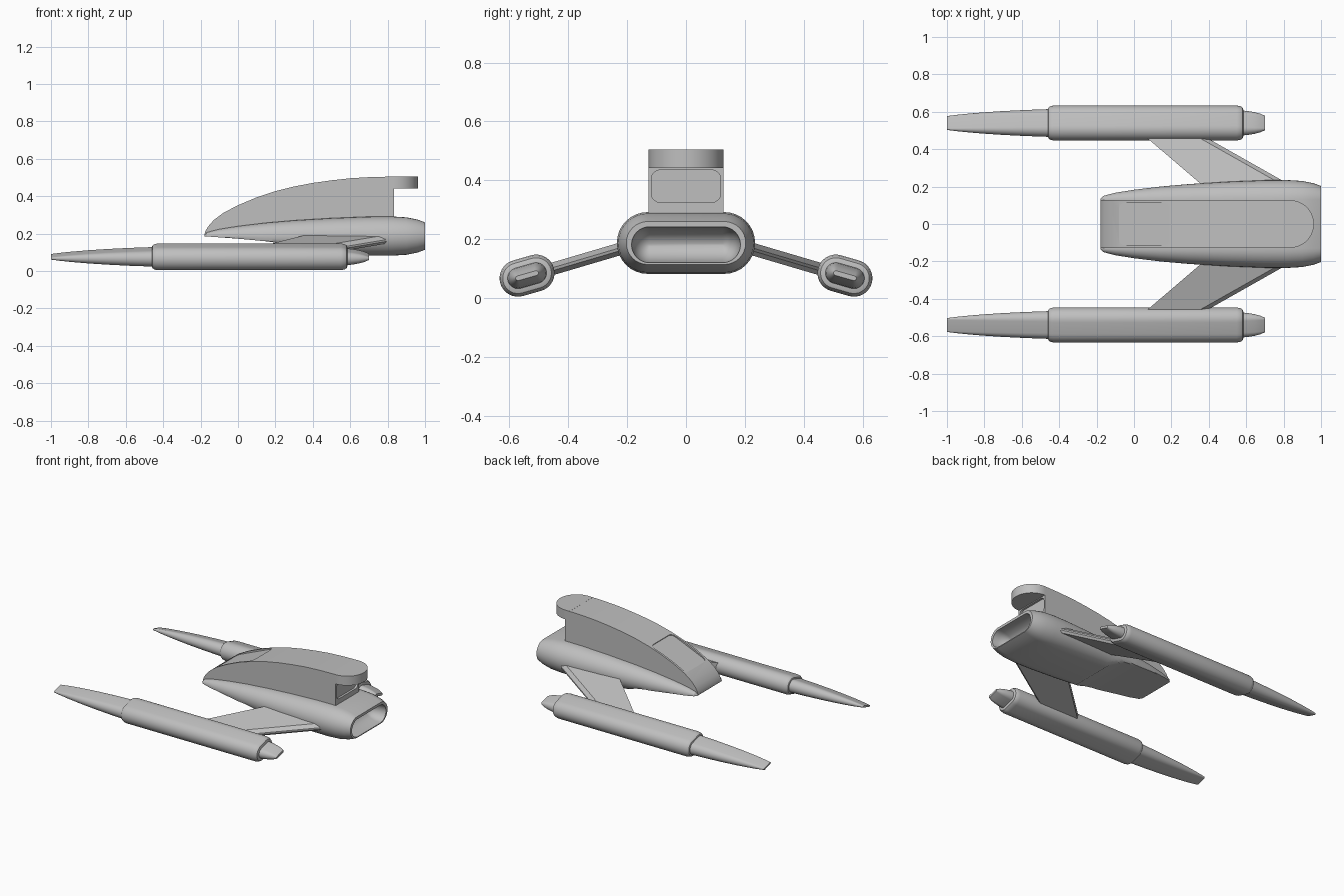
import bpy
import bmesh
import math

if "Cube" in bpy.data.objects:
    bpy.data.objects.remove(bpy.data.objects["Cube"], do_unlink=True)

grey = bpy.data.materials.new("hull_grey")
grey.use_nodes = True
grey.diffuse_color = (0.52, 0.52, 0.52, 1)
grey.node_tree.nodes["Principled BSDF"].inputs["Base Color"].default_value = grey.diffuse_color


def lerp(points, x):
    """Piecewise linear lookup in a list of (x, value)."""
    for (a, va), (b, vb) in zip(points, points[1:]):
        if x <= b:
            return va + (vb - va) * max(0, x - a) / (b - a)
    return points[-1][1]


def loft(name, rings, angle=30):
    """Skin a row of equal-length rings and cap both ends."""
    bm = bmesh.new()
    rows = [[bm.verts.new(p) for p in ring] for ring in rings]
    n = len(rows[0])
    for a, b in zip(rows, rows[1:]):
        for i in range(n):
            j = (i + 1) % n
            bm.faces.new((a[i], a[j], b[j], b[i]))
    bm.faces.new(rows[0])
    bm.faces.new(rows[-1])
    bmesh.ops.recalc_face_normals(bm, faces=bm.faces)
    mesh = bpy.data.meshes.new(name)
    bm.to_mesh(mesh)
    bm.free()
    mesh.materials.append(grey)
    obj = bpy.data.objects.new(name, mesh)
    bpy.context.collection.objects.link(obj)
    smooth(obj, angle)
    return obj


def smooth(obj, angle=30):
    bpy.ops.object.select_all(action='DESELECT')
    obj.select_set(True)
    bpy.context.view_layer.objects.active = obj
    bpy.ops.object.shade_smooth_by_angle(angle=math.radians(angle))


def stadium(x, s, r, cy=0.0, cz=0.0, tilt=0.0, n=16):
    """Ring across x: straight half-length s, end radius r, tilted about x."""
    ring = []
    for side in (1, -1):
        for i in range(n + 1):
            t = math.pi * (i / n - 0.5)
            u, v = side * (s + r * math.cos(t)), side * r * math.sin(t)
            ring.append((x, cy + u * math.cos(tilt) - v * math.sin(tilt),
                         cz + u * math.sin(tilt) + v * math.cos(tilt)))
    return ring


def carve(obj, cutter):
    mod = obj.modifiers.new("cut", 'BOOLEAN')
    mod.operation = 'DIFFERENCE'
    mod.solver = 'EXACT'
    mod.object = cutter
    bpy.ops.object.select_all(action='DESELECT')
    obj.select_set(True)
    bpy.context.view_layer.objects.active = obj
    bpy.ops.object.modifier_apply(modifier=mod.name)
    bpy.data.objects.remove(cutter, do_unlink=True)
    smooth(obj)


# Main hull: a swelling stadium section, with the belly cut away under the nose
hull_r = [(-.18, .004), (-.165, .02), (-.1, .037), (0, .053), (.15, .071), (.3, .084),
          (.5, .096), (.7, .104), (.82, .105), (.9, .1), (.96, .088), (1, .073)]
belly = [(-.18, .186), (0, .173), (.15, .159), (.24, .147), (.32, .115), (.38, .075)]
stations = sorted({x for x, r in hull_r} | {x / 50 for x in range(-8, 21)})
rings = [[(px, py, max(pz, lerp(belly, x))) for px, py, pz in
          stadium(x, .13, lerp(hull_r, x), cz=.187)] for x in stations]
# Rounded exhaust bowl sunk in the stern
for x, r in ((1, .061), (.96, .057), (.92, .045), (.895, .025), (.885, .004)):
    rings.append(stadium(x, .124, r, cz=.181))
loft("main_hull", rings)

# Cabin: side profile pulled across the width
roof = [(-.18, .19), (-.175, .212), (-.16, .238), (-.13, .272), (-.08, .31), (0, .352),
        (.1, .394), (.2, .427), (.3, .452), (.4, .471), (.5, .485), (.6, .496),
        (.72, .503), (.835, .505)]
cabin = loft("cabin", [[(x, y, z) for y, z in
                        ((-.127, .187), (.127, .187), (.127, lerp(roof, x)), (-.127, lerp(roof, x)))]
                       for x, _ in roof])


def rounded_half(t, half, corner):
    """Half-width of a rounded rectangle at distance t from its end."""
    d = max(0, corner - t)
    return half - corner + math.sqrt(max(0, corner ** 2 - d ** 2))


# Flat windscreen sunk into the curved roof
x0, x1, corner = -.08, .19, .03
cuts = [0, .002, .008, .018, .03]
span = x1 - x0
rows = []
for t in cuts + [span - c for c in reversed(cuts)]:
    w = rounded_half(min(t, span - t), .113, corner)
    floor = lerp(roof, x0) + t / span * (lerp(roof, x1) - lerp(roof, x0)) - .004
    rows.append([(x0 + t, -w, floor), (x0 + t, w, floor),
                 (x0 + t, w, floor + .1), (x0 + t, -w, floor + .1)])
carve(cabin, loft("windscreen_cutter", rows))

# Sunken panel in the cabin's rear wall
rows = []
height = .11
for t in cuts + [height - c for c in reversed(cuts)]:
    w = rounded_half(min(t, height - t), .118, corner)
    z = .325 + t
    rows.append([(.82, -w, z), (.82, w, z), (.9, w, z), (.9, -w, z)])
carve(cabin, loft("rear_panel_cutter", rows))

# Half-round overhang behind the cabin
plan = [(.835 + .127 * math.cos(a), .127 * math.sin(a))
        for a in (math.pi * (i / 32 - .5) for i in range(33))]
loft("cabin_overhang", [[(x, y, z) for x, y in [(.8, -.127)] + plan + [(.8, .127)]]
                        for z in (.441, .505)])

# Engines and pylons on both sides
body = [(-.46, .044), (-.457, .052), (-.447, .059), (-.43, .0627),
        (.55, .0627), (.57, .059), (.581, .052), (.585, .04)]
tip = [(-1, .006), (-.96, .0115), (-.9, .018), (-.8, .0265), (-.7, .033), (-.58, .039), (-.44, .044)]
tail = [(.57, .037), (.61, .033), (.645, .027), (.675, .019), (.7, .008)]
for side, label in ((1, "right"), (-1, "left")):
    # the bow points to -x, so the engine at +y is on the ship's own right
    for part, outline in (("engine_body", body), ("engine_front", tip), ("engine_tail", tail)):
        loft(f"{label}_{part}", [stadium(x, .032, r, side * .54, .076, -side * math.radians(16))
                                 for x, r in outline])
    # Swept pylon slab with a chamfered trailing edge
    rows = []
    for y in (.2, .5):
        lead = .35 - (y - .22) * 1.167
        trail = .78 - (y - .24) * 1.77
        mid = .165 - (y - .23) * .295
        section = [(lead, -.022), (lead, .022), (trail - .04, .022), (trail, .004),
                   (trail, -.006), (trail - .025, -.022)]
        rows.append([(x, side * y, mid + z) for x, z in section])
    loft(f"{label}_pylon", rows, 15)
